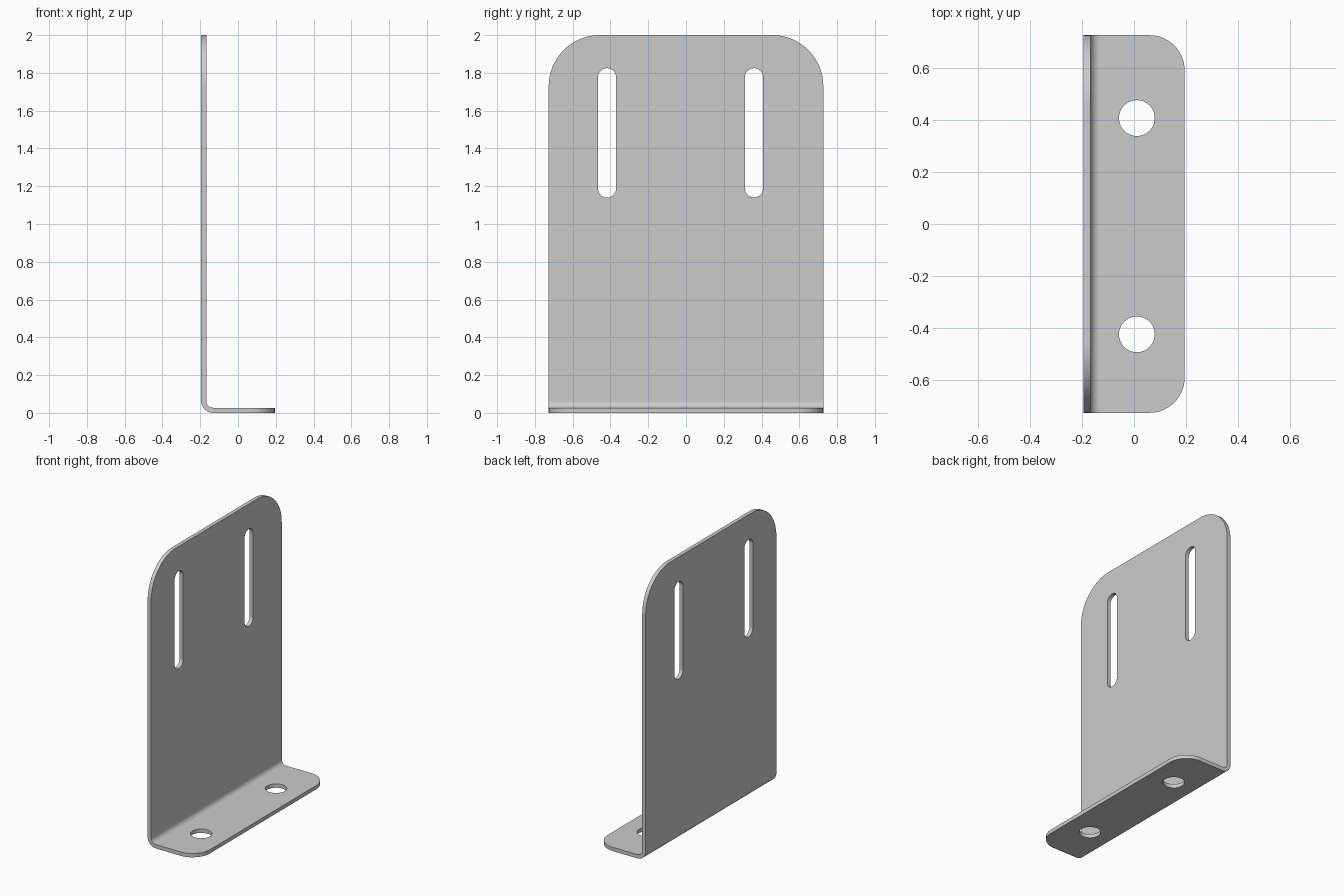
import bpy, bmesh
from math import sin, cos, pi, radians

if "Cube" in bpy.data.objects:
    bpy.data.objects.remove(bpy.data.objects["Cube"])

X0, X1, T, H = -0.195, 0.195, 0.027, 2.0   # x extent, sheet thickness, height
Y = 0.727                                  # half width
RI = 0.037                                 # inner bend radius
RO = RI + T


def arc(cx, cy, r, a0, a1, n):
    return [(cx + r * cos(a0 + (a1 - a0) * i / n),
             cy + r * sin(a0 + (a1 - a0) * i / n)) for i in range(n + 1)]


def prism(name, points, vec, edit=None):
    """Extrude a closed outline along vec into a solid object."""
    bm = bmesh.new()
    face = bm.faces.new([bm.verts.new(p) for p in points])
    res = bmesh.ops.extrude_face_region(bm, geom=[face], use_keep_orig=True)
    bmesh.ops.translate(bm, vec=vec, verts=[v for v in res["geom"] if isinstance(v, bmesh.types.BMVert)])
    bmesh.ops.recalc_face_normals(bm, faces=bm.faces)
    if edit:
        edit(bm)
    me = bpy.data.meshes.new(name)
    bm.to_mesh(me)
    bm.free()
    ob = bpy.data.objects.new(name, me)
    bpy.context.collection.objects.link(ob)
    return ob


def round_corners(bm):
    # top corners of the plate, then free corners of the foot
    for axis, pos, length, r in ((2, H, 0, 0.27), (0, X1, 2, 0.135)):
        edges = [e for e in bm.edges
                 if all(abs(v.co[axis] - pos) < 1e-4 for v in e.verts)
                 and abs(e.verts[0].co.y - e.verts[1].co.y) < 1e-4]
        bmesh.ops.bevel(bm, geom=edges, offset=r, offset_type='OFFSET',
                        segments=16, profile=0.5, affect='EDGES')


# Bent sheet: L profile extruded across the width
cx, cz = X0 + RO, RO
profile = ([(X0, H)] + arc(cx, cz, RO, pi, 1.5 * pi, 10) + [(X1, 0), (X1, T)]
           + arc(cx, cz, RI, 1.5 * pi, pi, 10) + [(X0 + T, H)])
bracket = prism("angle_bracket", [(x, -Y, z) for x, z in profile], (0, 2 * Y, 0), round_corners)

cutters = []
# Upright slots in the plate
R, Z0, Z1 = 0.048, 1.14, 1.825
for y in (-0.418, 0.36):
    outline = arc(y, Z1 - R, R, 0, pi, 16) + arc(y, Z0 + R, R, pi, 2 * pi, 16)
    cutters.append(prism("slot_cutter", [(X0 - 0.05, a, b) for a, b in outline], (0.12, 0, 0)))
# Screw holes in the foot
for y in (-0.425, 0.408):
    outline = arc(0.011, y, 0.069, 0, 2 * pi, 40)[:-1]
    cutters.append(prism("hole_cutter", [(a, b, -0.05) for a, b in outline], (0, 0, 0.12)))

bpy.context.view_layer.objects.active = bracket
for c in cutters:
    c.hide_render = True
    m = bracket.modifiers.new("cut", 'BOOLEAN')
    m.operation, m.solver, m.object = 'DIFFERENCE', 'EXACT', c
    bpy.ops.object.modifier_apply(modifier=m.name)
    bpy.data.objects.remove(c)

# Smooth bends, flat sheet faces
bpy.ops.object.select_all(action='DESELECT')
bracket.select_set(True)
bpy.ops.object.shade_smooth_by_angle(angle=radians(30))
wn = bracket.modifiers.new("flat_faces", 'WEIGHTED_NORMAL')
wn.keep_sharp = True
